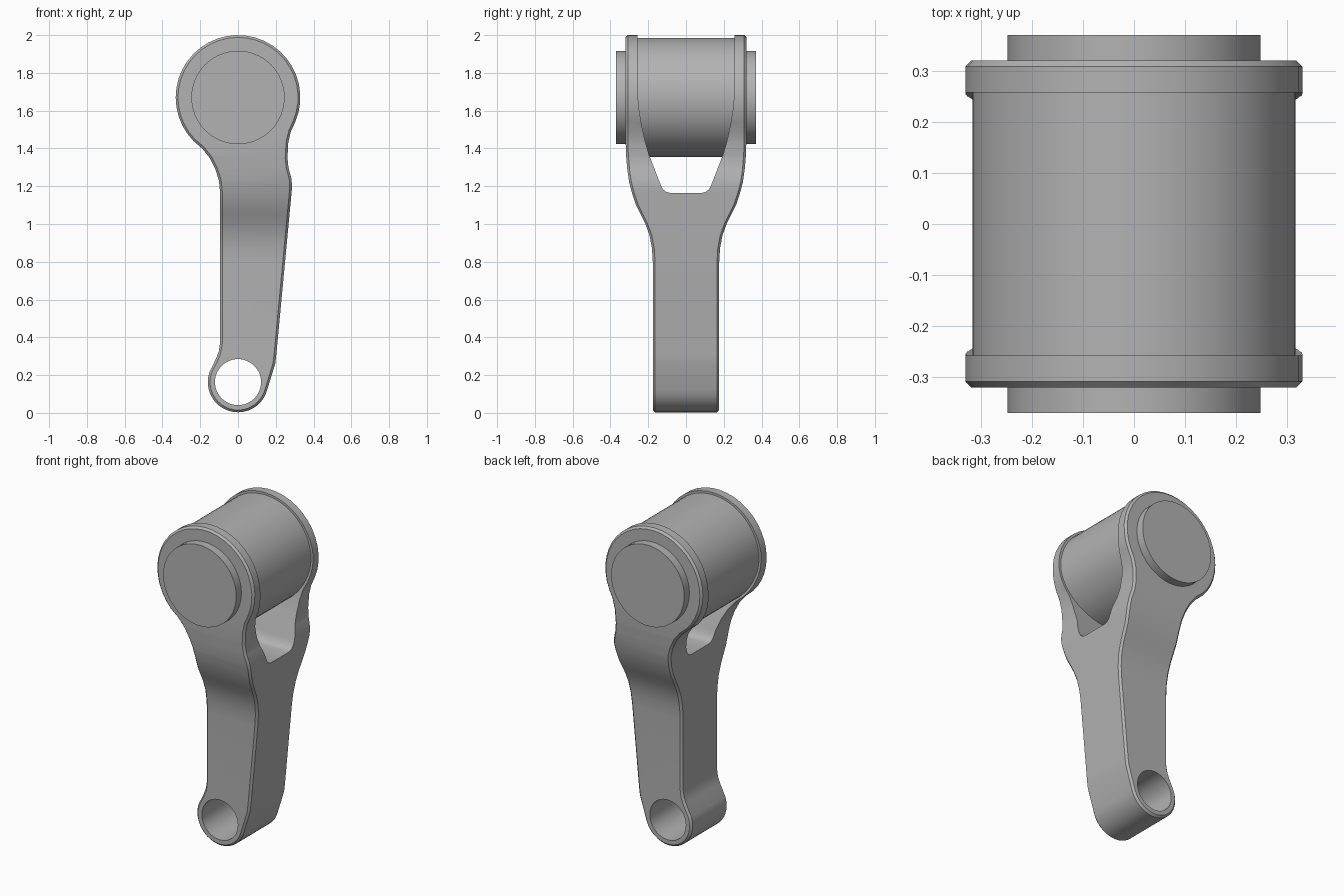
import bpy, bmesh
from math import sin, cos, radians
from mathutils import Vector

if "Cube" in bpy.data.objects:
    bpy.data.objects.remove(bpy.data.objects["Cube"])

grey = bpy.data.materials.new("plain grey")
grey.use_nodes = True
COLOUR = (0.45, 0.45, 0.45, 1)
grey.diffuse_color = COLOUR
grey.node_tree.nodes["Principled BSDF"].inputs["Base Color"].default_value = COLOUR

HEAD_Z, HEAD_R = 1.67, 0.33
EYE_Z, EYE_R = 0.163, 0.16
CHAMFER = 0.012


def add_object(name, bm):
    bmesh.ops.recalc_face_normals(bm, faces=bm.faces)
    mesh = bpy.data.meshes.new(name)
    bm.to_mesh(mesh)
    bm.free()
    mesh.materials.append(grey)
    ob = bpy.data.objects.new(name, mesh)
    bpy.context.collection.objects.link(ob)
    return ob


def activate(ob):
    bpy.ops.object.select_all(action='DESELECT')
    ob.select_set(True)
    bpy.context.view_layer.objects.active = ob


def smooth(ob):
    activate(ob)
    bpy.ops.object.shade_smooth_by_angle(angle=radians(28))


def arc(z, r, start, end, steps):
    angles = [radians(start + (end - start) * i / steps) for i in range(steps + 1)]
    return [(r * cos(a), z + r * sin(a)) for a in angles]


def loft(rings):
    """Closed solid through rings of equal point count."""
    bm = bmesh.new()
    rows = [[bm.verts.new(p) for p in ring] for ring in rings]
    n = len(rows[0])
    for a, b in zip(rows, rows[1:]):
        for i in range(n):
            j = (i + 1) % n
            bm.faces.new((a[i], a[j], b[j], b[i]))
    bm.faces.new(rows[0])
    bm.faces.new(rows[-1])
    return bm


def inset(points, d):
    """Move a counter-clockwise outline inwards by d."""
    out = []
    n = len(points)
    for i in range(n):
        p, q, r = (Vector(points[(i + k) % n]) for k in (-1, 0, 1))
        e, f = (q - p).normalized(), (r - q).normalized()
        m = Vector((-e.y, e.x)) + Vector((-f.y, f.x))
        out.append(tuple(q + m * (2 * d / m.length_squared)))
    return out


def cylinder(name, z, r, half, segments):
    ring = arc(z, r, 0, 360, segments)[:-1]
    return add_object(name, loft([[(x, y, h) for x, h in ring] for y in (-half, half)]))


def cut(ob, cutter):
    cutter.hide_render = True
    activate(ob)
    mod = ob.modifiers.new("cut", 'BOOLEAN')
    mod.operation, mod.solver, mod.object = 'DIFFERENCE', 'EXACT', cutter
    bpy.ops.object.modifier_apply(modifier=mod.name)
    bpy.data.objects.remove(cutter)


# Arm outline seen from the front, counter-clockwise
right_side = [(0.197, 0.26), (0.203, 0.31), (0.284, 1.17), (0.286, 1.2), (0.283, 1.24),
              (0.267, 1.30), (0.262, 1.35), (0.266, 1.43), (0.28, 1.49)]
left_side = [(-0.19, 1.40), (-0.15, 1.35), (-0.12, 1.29), (-0.101, 1.23),
             (-0.095, 1.17), (-0.095, 0.37), (-0.102, 0.325), (-0.115, 0.29)]
outline = (arc(EYE_Z, EYE_R, 160, 345, 20) + right_side
           + arc(HEAD_Z, HEAD_R, -23, 224, 28) + left_side)

# Half width of the arm by height
widths = [(0, 0.176), (0.80, 0.176), (0.87, 0.18), (0.94, 0.193), (1.0, 0.215), (1.05, 0.24),
          (1.10, 0.265), (1.16, 0.285), (1.22, 0.301), (1.29, 0.311),
          (1.36, 0.317), (1.45, 0.32), (2.1, 0.32)]


def half_width(z):
    for (z0, w0), (z1, w1) in zip(widths, widths[1:]):
        if z <= z1:
            return w0 + (w1 - w0) * max(0, z - z0) / (z1 - z0)
    return widths[-1][1]


# Arm block with chamfered rims, sliced by height and swept to the fork width
inner = inset(outline, CHAMFER)
bm = loft([[(x, y, z) for x, z in ring] for y, ring in
           ((-1, inner), (-1 + CHAMFER, outline), (1 - CHAMFER, outline), (1, inner))])
for z, _ in widths[1:-1]:
    bmesh.ops.bisect_plane(bm, geom=bm.verts[:] + bm.edges[:] + bm.faces[:],
                           plane_co=(0, 0, z), plane_no=(0, 0, 1))
for v in bm.verts:
    depth = half_width(v.co.z) - (1 - abs(v.co.y))
    v.co.y = depth if v.co.y > 0 else -depth
arm = add_object("forked_arm", bm)

# Eye hole at the foot
cut(arm, cylinder("eye_cutter", EYE_Z, 0.122, 1, 48))

# Tapered slot between the two lugs
half_slot = [(0.085, 1.165), (0.105, 1.17), (0.122, 1.184), (0.135, 1.21), (0.197, 1.37),
             (0.217, 1.44), (0.236, 1.53), (0.249, 1.61), (0.257, 1.70), (0.258, 2.2)]
slot = half_slot + [(-y, z) for y, z in reversed(half_slot)]
cut(arm, add_object("slot_cutter", loft([[(x, y, z) for y, z in slot] for x in (-1, 1)])))
smooth(arm)

# Barrel between the lugs and the pin through them
smooth(cylinder("barrel", HEAD_Z, 0.316, 0.262, 64))
smooth(cylinder("pin", HEAD_Z, 0.247, 0.37, 64))
